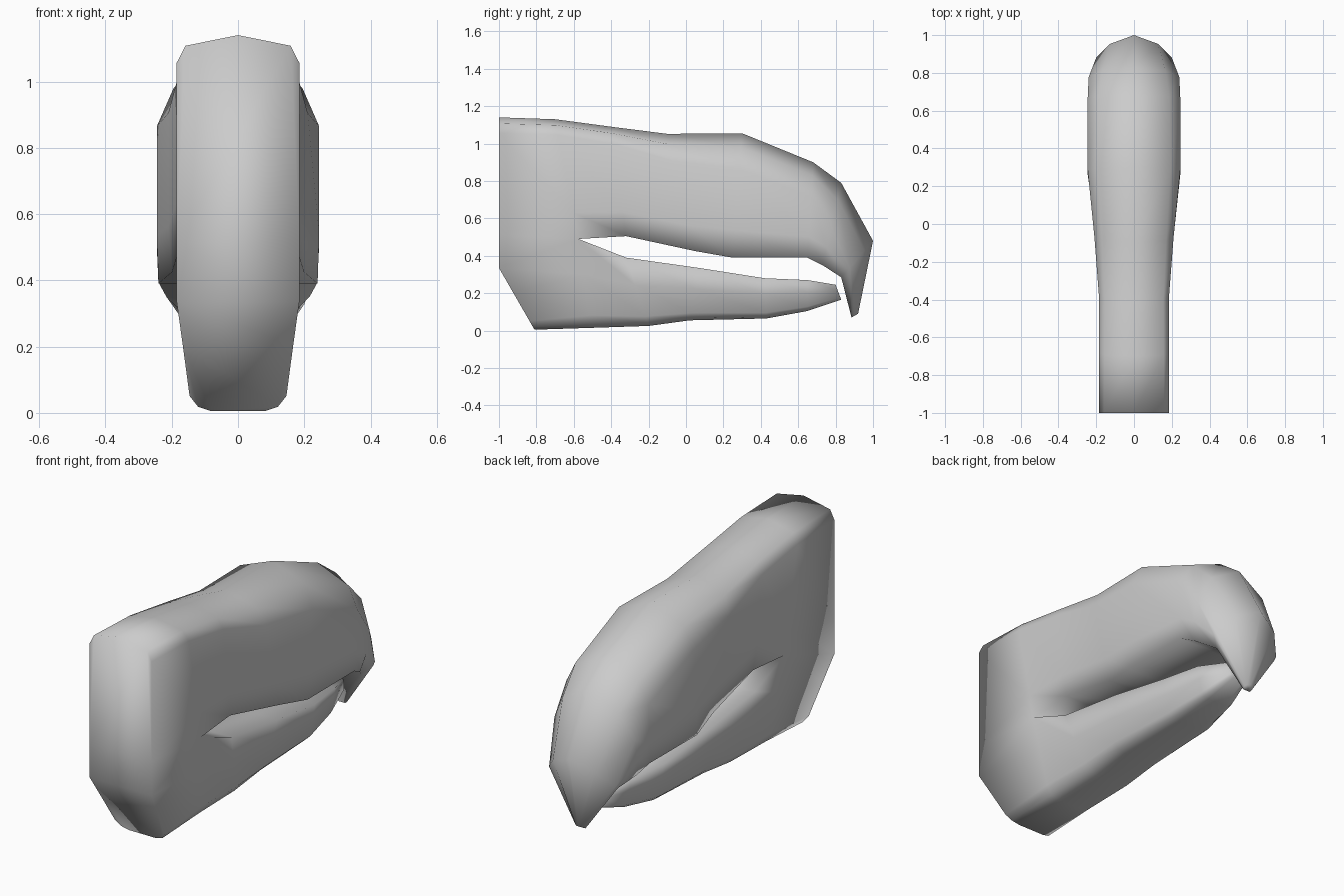
import bpy, bmesh

if "Cube" in bpy.data.objects:
    bpy.data.objects.remove(bpy.data.objects["Cube"], do_unlink=True)

# One plain horn colour
horn = bpy.data.materials.new("horn_grey")
horn.use_nodes = True
horn.diffuse_color = (0.6, 0.6, 0.6, 1)
horn.node_tree.nodes["Principled BSDF"].inputs["Base Color"].default_value = (0.6, 0.6, 0.6, 1)


def ring(bm, top, bottom, width, profile):
    """Mirrored section; profile runs from top (0) to bottom (1)."""
    half = [(f * width, top[0] + (bottom[0] - top[0]) * u, top[1] + (bottom[1] - top[1]) * u)
            for u, f in profile]
    other = [(-x, y, z) for x, y, z in reversed(half) if x > 1e-6]
    return [bm.verts.new(p) for p in half + other]


def loft(bm, rings):
    for a, b in zip(rings, rings[1:]):
        for i in range(len(a)):
            j = (i + 1) % len(a)
            bm.faces.new((a[i], a[j], b[j], b[i]))
    bm.faces.new(rings[0])
    bm.faces.new(rings[-1])


bm = bmesh.new()

# Upper beak: top point, bottom point, half width, shoulder drop, underside width
upper = [
    ((-1.0, 1.14), (-1.0, 0.335), 0.185, 0.04, 1.0),
    ((-0.7, 1.13), (-0.575, 0.49), 0.185, 0.05, 1.0),
    ((-0.4, 1.09), (-0.32, 0.505), 0.185, 0.06, 0.95),
    ((-0.1, 1.052), (0.05, 0.425), 0.21, 0.09, 0.95),
    ((0.3, 1.055), (0.25, 0.39), 0.245, 0.11, 0.98),
    ((0.68, 0.90), (0.65, 0.39), 0.245, 0.14, 0.97),
    ((0.83, 0.79), (0.73, 0.35), 0.24, 0.2, 0.9),
    ((1.0, 0.48), (0.83, 0.285), 0.2, 0.27, 0.75),
    ((0.92, 0.09), (0.885, 0.07), 0.025, 0.2, 0.8),
]
rings = []
for top, bottom, width, drop, under in upper:
    profile = [(0, 0), (drop, 0.9 - drop), (drop * 2.6, 1), (0.78, 1), (1, under)]
    rings.append(ring(bm, top, bottom, width, profile))
loft(bm, rings)

# Lower beak: top point, bottom point, half width
lower = [
    ((-1.0, 0.335), (-0.81, 0.005), 0.185),
    ((-0.575, 0.49), (-0.5, 0.015), 0.185),
    ((-0.32, 0.39), (-0.2, 0.025), 0.185),
    ((0.07, 0.335), (0.02, 0.055), 0.185),
    ((0.42, 0.28), (0.43, 0.065), 0.165),
    ((0.65, 0.27), (0.65, 0.105), 0.125),
    ((0.8, 0.245), (0.83, 0.165), 0.07),
]
jaw = [(0, 1), (0.4, 0.9), (0.86, 0.79), (0.96, 0.65), (1, 0.43)]
loft(bm, [ring(bm, *section, jaw) for section in lower])

# Weld the two halves at the hinge and drop the hidden faces between them
bmesh.ops.remove_doubles(bm, verts=bm.verts, dist=0.001)
seam = [v for v in bm.verts if abs(v.co.z - 0.335) < 0.002 and v.co.y < -0.9
        or abs(v.co.z - 0.49) < 0.002 and -0.6 < v.co.y < -0.5]
hidden = [f for f in bm.faces if all(v in seam for v in f.verts)]
bmesh.ops.delete(bm, geom=hidden, context='FACES')
bmesh.ops.recalc_face_normals(bm, faces=bm.faces)
for face in bm.faces:
    face.smooth = True

mesh = bpy.data.meshes.new("beak")
bm.to_mesh(mesh)
bm.free()
mesh.materials.append(horn)
bpy.context.collection.objects.link(bpy.data.objects.new("beak", mesh))
